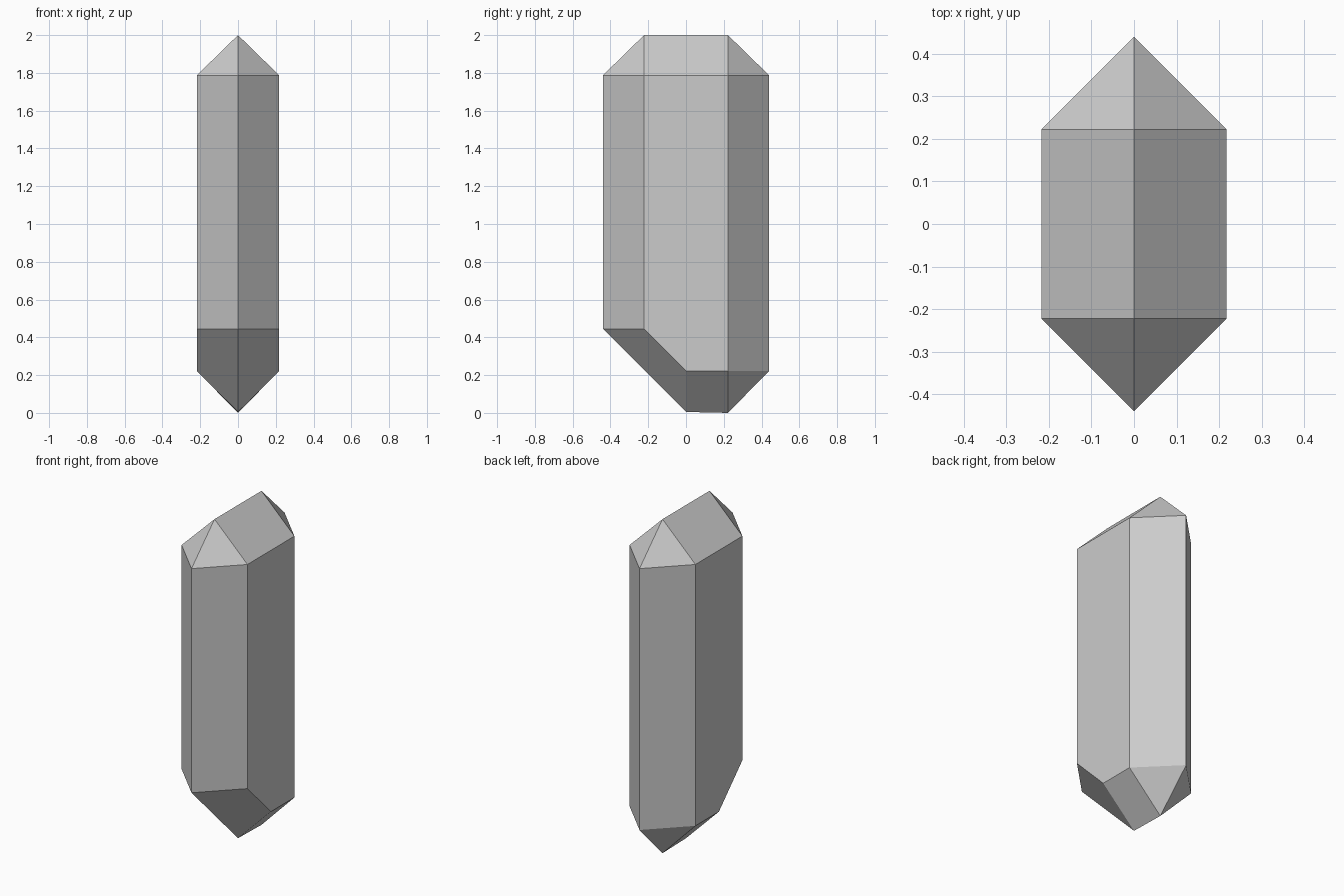
import bpy
import bmesh
import math

default_cube = bpy.data.objects.get("Cube")
if default_cube:
    bpy.data.objects.remove(default_cube, do_unlink=True)

# Plain grey stone colour
grey = bpy.data.materials.new("light_grey")
grey.use_nodes = True
colour = (0.6, 0.6, 0.6, 1.0)
grey.diffuse_color = colour
grey.node_tree.nodes["Principled BSDF"].inputs["Base Color"].default_value = colour

half_width = 0.218
half_depth = 0.44
shoulder = 0.222      # y where the straight side walls end
eave = 1.787          # start of the roof facets
front_rim = 0.445     # lower end of the front walls
back_rim = 0.222      # lower end of the back walls


def mirrored(x, y, z):
    """Return a corner together with its twin on the other side."""
    return [(x, y, z), (-x, y, z)]


# Roof: six-sided eave and a ridge along y
corners = [(0, -half_depth, eave), (0, half_depth, eave)]
corners += mirrored(half_width, -shoulder, eave)
corners += mirrored(half_width, shoulder, eave)
corners += [(0, -shoulder, 2), (0, shoulder, 2)]

# Underside: bevelled front, ridge towards the back
corners += [(0, -half_depth, front_rim), (0, half_depth, back_rim)]
corners += mirrored(half_width, -shoulder, front_rim)
corners += mirrored(half_width, 0, back_rim)
corners += mirrored(half_width, shoulder, back_rim)
corners += [(0, 0, 0.005), (0, shoulder, 0)]

# Wrap the corners into a faceted crystal and merge coplanar triangles
bm = bmesh.new()
for corner in corners:
    bm.verts.new(corner)
bmesh.ops.convex_hull(bm, input=bm.verts[:])
bmesh.ops.dissolve_limit(bm, angle_limit=math.radians(3),
                         verts=bm.verts[:], edges=bm.edges[:])
bmesh.ops.recalc_face_normals(bm, faces=bm.faces[:])

mesh = bpy.data.meshes.new("crystal")
bm.to_mesh(mesh)
bm.free()
mesh.materials.append(grey)
crystal = bpy.data.objects.new("crystal", mesh)
bpy.context.collection.objects.link(crystal)
